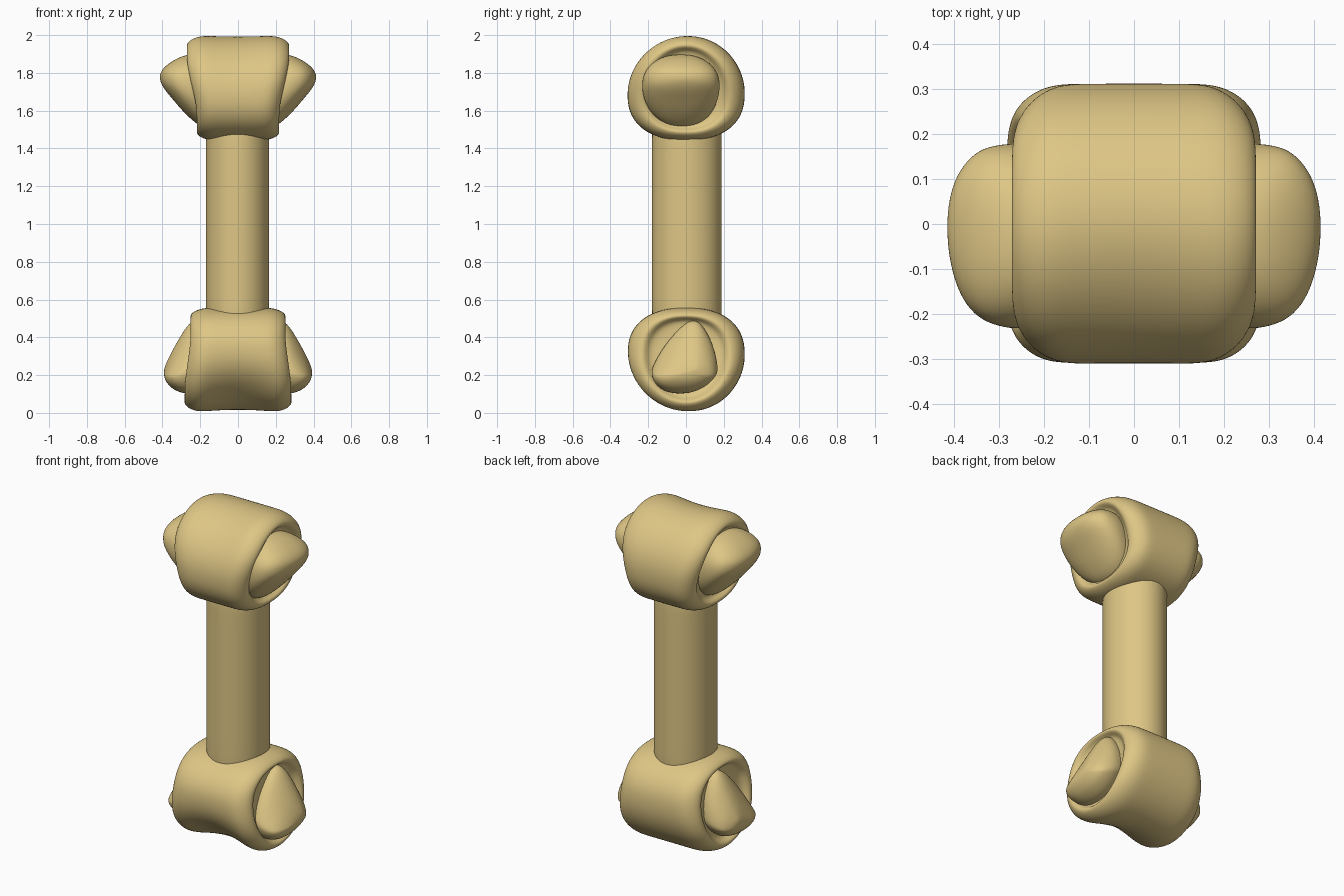
import bpy, bmesh, math

if "Cube" in bpy.data.objects:
    bpy.data.objects.remove(bpy.data.objects["Cube"])

tan = bpy.data.materials.new("bone_tan")
tan.diffuse_color = (0.73, 0.565, 0.235, 1)
tan.use_nodes = True
tan.node_tree.nodes["Principled BSDF"].inputs["Base Color"].default_value = tan.diffuse_color
SEG = 40


def spow(v, e):
    return math.copysign(abs(v) ** e, v)


def loft(name, rings):
    """Skin a list of closed rings, cap both ends, smooth it."""
    bm = bmesh.new()
    vs = [[bm.verts.new(p) for p in ring] for ring in rings]
    for a, b in zip(vs, vs[1:]):
        for i in range(SEG):
            j = (i + 1) % SEG
            bm.faces.new((a[i], a[j], b[j], b[i]))
    bm.faces.new(vs[0])
    bm.faces.new(vs[-1])
    bmesh.ops.recalc_face_normals(bm, faces=bm.faces)
    for f in bm.faces:
        f.smooth = True
    me = bpy.data.meshes.new(name)
    bm.to_mesh(me)
    bm.free()
    me.materials.append(tan)
    ob = bpy.data.objects.new(name, me)
    bpy.context.collection.objects.link(ob)
    sub = ob.modifiers.new("smooth", 'SUBSURF')
    sub.levels = sub.render_levels = 2
    return ob


ANGLES = [2 * math.pi * i / SEG for i in range(SEG)]

# shaft: slightly oval column
loft("shaft", [[(-0.002 + 0.168 * math.cos(a), 0.005 + 0.185 * math.sin(a), z)
                for a in ANGLES] for z in (0.42, 0.5, 1.0, 1.5, 1.58)])

# end drums: barrel along x with a rolled lip and a hollow around the knob
half = [(0.2, 1.0), (0.45, 1.0), (0.65, 0.995), (0.8, 0.955), (0.92, 0.88),
        (0.985, 0.79), (0.985, 0.72), (0.93, 0.66), (0.86, 0.6), (0.83, 0.42)]
profile = [(-x, s) for x, s in reversed(half)] + [(0, 1.0)] + half


def drum(name, zc, sign, w_in, w_out, dip):
    rings = []
    for fx, s in profile:
        ring = []
        for a in ANGLES:
            c, q = math.cos(a), math.sin(a)
            e = 1.0 if q > 0 else 0.85          # flatter toward the shaft
            y = 0.312 * spow(c, e) * s
            v = (0.308 if q > 0 else 0.25) * spow(q, e) * (1 - (1 - s) * 0.7)
            t = min(1, max(0, (v + 0.12) / 0.32))
            t = t * t * (3 - 2 * t)
            w = w_in + (w_out - w_in) * t
            # saddle at the outer front corner
            d = max(0, -0.6 * c + 0.8 * q) ** 4 * max(0, 1 - (fx / 0.75) ** 2) * dip
            k = 1 - d * (1 if s > 0.9 else 0)
            ring.append((fx * w, y * k, zc + sign * v * k))
        rings.append(ring)
    loft(name, rings)


drum("upper_drum", 1.692, 1, 0.222, 0.275, 0.06)
drum("lower_drum", 0.308, -1, 0.255, 0.287, 0.16)

# side knobs: rows of x, z low, z high, y low, y high
upper = [(0.12, 1.50, 1.87, -0.18, 0.15), (0.2, 1.515, 1.895, -0.22, 0.17),
         (0.25, 1.555, 1.90, -0.235, 0.18), (0.3, 1.605, 1.888, -0.228, 0.177),
         (0.345, 1.66, 1.865, -0.21, 0.165), (0.38, 1.70, 1.84, -0.17, 0.13),
         (0.403, 1.735, 1.815, -0.11, 0.085), (0.414, 1.765, 1.79, -0.04, 0.025)]
lower = [(0.14, 0.13, 0.47, -0.16, 0.14), (0.22, 0.115, 0.495, -0.185, 0.165),
         (0.26, 0.1, 0.475, -0.195, 0.175), (0.3, 0.105, 0.415, -0.193, 0.173),
         (0.345, 0.125, 0.335, -0.175, 0.155), (0.37, 0.15, 0.285, -0.14, 0.12),
         (0.386, 0.175, 0.25, -0.09, 0.08), (0.392, 0.2, 0.225, -0.03, 0.03)]


def knob(name, rows, side, taper, lean):
    rings = []
    for x, z0, z1, y0, y1 in rows:
        ring = []
        for a in ANGLES:
            c, q = spow(math.cos(a), 0.9), spow(math.sin(a), 0.9)
            narrow = 1 - taper * (q + 0.35) if q > -0.35 else 1
            y = (y0 + y1) / 2 + (y1 - y0) / 2 * c * narrow + lean * (q + 0.4)
            ring.append((side * x, y, (z0 + z1) / 2 + (z1 - z0) / 2 * q))
        rings.append(ring)
    loft(name, rings)


for side, label in ((1, "right"), (-1, "left")):
    knob("upper_knob_" + label, upper, side, 0.0, 0.0)
    knob("lower_knob_" + label, lower, side, 0.4, 0.035)
